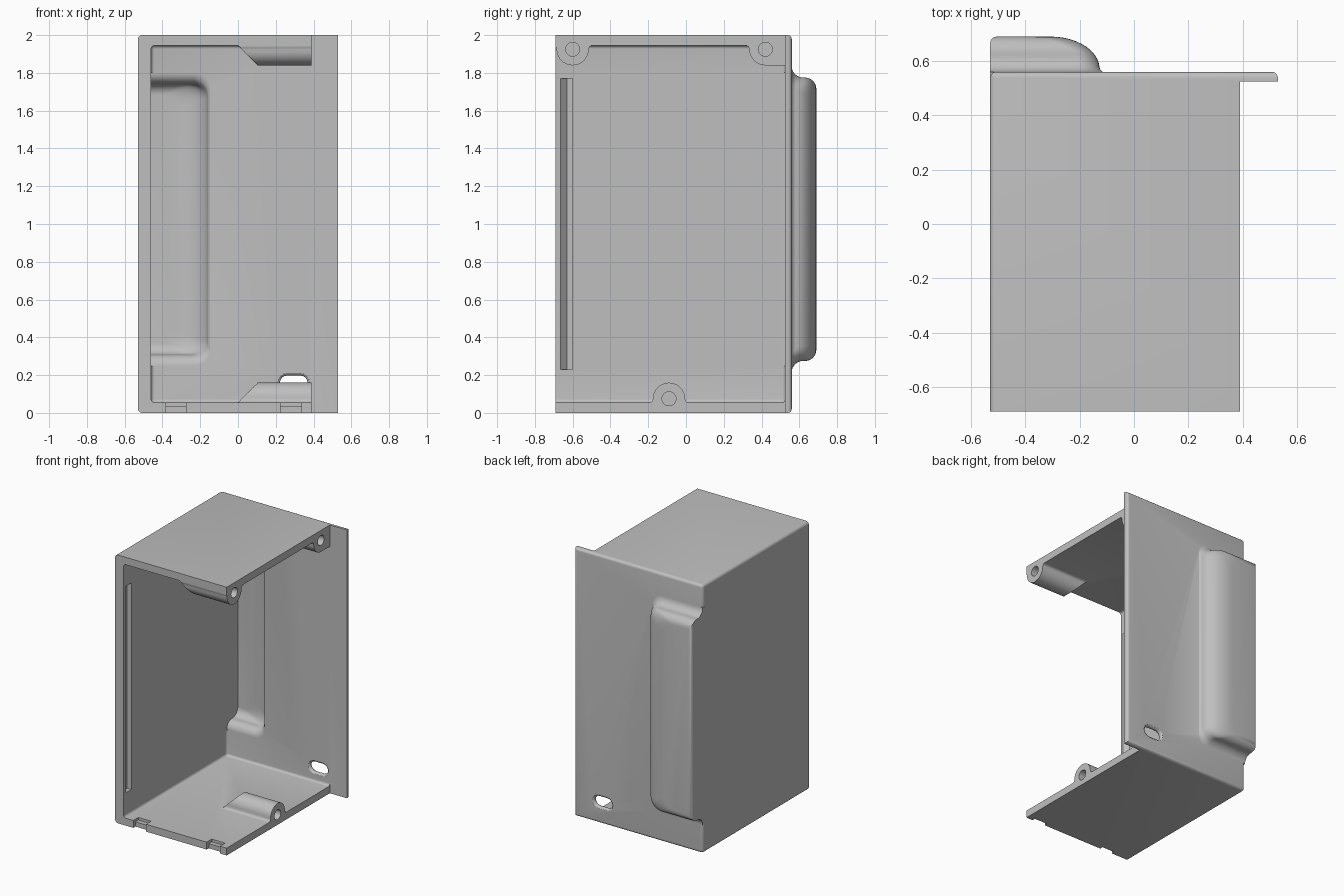
import bpy, bmesh
from math import sin, cos, pi

cube = bpy.data.objects.get("Cube")
if cube:
    bpy.data.objects.remove(cube, do_unlink=True)

grey = bpy.data.materials.new("light grey")
grey.use_nodes = True
colour = (0.52, 0.52, 0.52, 1)
grey.diffuse_color = colour
grey.node_tree.nodes["Principled BSDF"].inputs["Base Color"].default_value = colour

L, R, OPEN = -0.53, 0.53, 0.39        # outer sides and open edge
F, BACK, INNER = -0.69, 0.56, 0.525   # front, back and inner back face
LOW, HIGH, LEFT_IN = 0.055, 1.945, -0.46


def finish(name, bm):
    bmesh.ops.recalc_face_normals(bm, faces=bm.faces)
    mesh = bpy.data.meshes.new(name)
    bm.to_mesh(mesh)
    bm.free()
    mesh.materials.append(grey)
    ob = bpy.data.objects.new(name, mesh)
    bpy.context.collection.objects.link(ob)
    return ob


def box(name, lo, hi, radius=0, rule=None):
    """Box between two corners; edges whose midpoint meets the rule are rounded."""
    bm = bmesh.new()
    bmesh.ops.create_cube(bm, size=1)
    for v in bm.verts:
        v.co = [(a + b) / 2 + c * (b - a) for a, b, c in zip(lo, hi, v.co)]
    if rule:
        edges = [e for e in bm.edges if rule(*((e.verts[0].co + e.verts[1].co) / 2))]
        bmesh.ops.bevel(bm, geom=edges, offset=radius, segments=5, profile=0.5,
                        affect='EDGES')
    return finish(name, bm)


def loft(name, rings):
    """Skin equal rings of points and cap both ends."""
    bm = bmesh.new()
    rows = [[bm.verts.new(p) for p in ring] for ring in rings]
    n = len(rows[0])
    for a, b in zip(rows, rows[1:]):
        for i in range(n):
            j = (i + 1) % n
            bm.faces.new((a[i], a[j], b[j], b[i]))
    bm.faces.new(rows[0])
    bm.faces.new(rows[-1])
    return finish(name, bm)


def arc(cx, cy, r, a, b, n=8):
    return [(cx + r * cos(a + (b - a) * i / n), cy + r * sin(a + (b - a) * i / n))
            for i in range(n + 1)]


def combine(target, other, operation):
    mod = target.modifiers.new(operation, 'BOOLEAN')
    mod.operation, mod.object, mod.solver = operation, other, 'EXACT'
    bpy.context.view_layer.objects.active = target
    bpy.ops.object.modifier_apply(modifier=mod.name)
    bpy.data.objects.remove(other, do_unlink=True)


def bulge(name, left, shift, shrink, base):
    """Raised cover: filleted at the foot, rounded over at the top."""
    foot = arc(0.06, 0.06, 0.06, pi, 1.5 * pi)
    crown = arc(0.07, -0.06 + 0.06, 0.06, pi / 2, 0)
    levels = [(base, 0.81, -0.115)]
    outline = [(d, 0.75 + h) for d, h in foot] + [(d, 0.69 + h) for d, h in crown]
    for d, h in outline:
        if d < 0.012:
            x = -0.115 - d
        else:
            t = (d - 0.012) / 0.118
            x = -0.127 - 0.18 * (1 - max(0, 1 - t * t) ** 0.5)
        levels.append((BACK + d + shift, h, x))
    rings = []
    for y, h, x in levels:
        h, x, r = h - shrink, x - shrink, 0.08
        edge = max(0, y - (BACK + 0.105)) if shift == 0 else 0
        xl = left + 0.025 - max(0, 0.025 ** 2 - edge ** 2) ** 0.5
        ring = [(xl, y, 1.025 - h)]
        ring += [(px, y, pz) for px, pz in arc(x - r, 1.025 - h + r, r, -pi / 2, 0)]
        ring += [(px, y, pz) for px, pz in arc(x - r, 1.025 + h - r, r, 0, pi / 2)]
        rings.append(ring + [(xl, y, 1.025 + h)])
    return loft(name, rings)


def boss(name, y0, at_top, to_back=False):
    """Screw post on a wall, its inner end sloped at 45 degrees."""
    side = arc(-0.105, 0.02, 0.02, -pi / 2, 0, 4)
    half = side + arc(0, 0.02, 0.085, pi, pi / 2, 10)[1:]
    pts = [(-0.105, -0.03)] + half
    if to_back:
        pts += [(0.12, 0.105), (0.12, -0.03)]
    else:
        pts += [(-y, d) for y, d in reversed(pts[:-1])]
    pts = [(max(F, y0 + y), d) for y, d in pts]
    level = (lambda d: HIGH - d) if at_top else (lambda d: LOW + d)
    return loft(name, [[(d, y, level(d)) for y, d in pts],
                       [(OPEN, y, level(d)) for y, d in pts]])


# Outer body with rounded back and left edges, plus the raised cover
case = box("case", (L, F, 0), (R, BACK, 2), 0.022,
           lambda x, y, z: y > BACK - 0.01 or (x < L + 0.01 and abs(z - 1) > 0.9))
combine(case, bulge("cover", L, 0, 0, BACK - 0.02), 'UNION')

# Hollow inside, open side and the pocket behind the cover
combine(case, box("side_cut", (OPEN, -1, -1), (1, INNER, 3)), 'DIFFERENCE')
combine(case, box("cavity", (LEFT_IN, -1, LOW), (1, INNER, HIGH), 0.018,
                  lambda x, y, z: (x < LEFT_IN + 0.01 and y > -0.9)
                  or (y > INNER - 0.01 and x < 0.9)), 'DIFFERENCE')
combine(case, bulge("pocket", LEFT_IN, -0.035, 0.033, INNER - 0.02), 'DIFFERENCE')

# Screw posts and their holes
for y0, top, back in ((-0.60, True, False), (0.42, True, True), (-0.09, False, False)):
    combine(case, boss("post", y0, top, back), 'UNION')
    z0 = HIGH - 0.02 if top else LOW + 0.02
    circle = arc(y0, z0, 0.037, 0, 2 * pi, 24)[:-1]
    combine(case, loft("hole", [[(x, y, z) for y, z in circle] for x in (0.14, 0.5)]),
            'DIFFERENCE')

# Snap groove in the left wall
groove = ((LEFT_IN + 0.02, -0.665), (LEFT_IN, -0.665), (LEFT_IN - 0.035, -0.63),
          (LEFT_IN - 0.035, -0.60), (LEFT_IN + 0.02, -0.60))
combine(case, loft("groove", [[(x, y, z) for x, y in groove] for z in (0.23, 1.77)]),
        'DIFFERENCE')

# Stepped notches in the front edge of the floor
for x0, x1 in ((-0.38, -0.275), (0.225, 0.335)):
    combine(case, box("notch", (x0, -1, 0.035), (x1, -0.63, 0.1)), 'DIFFERENCE')
    combine(case, box("notch", (x0, -1, -0.1), (x1, -0.665, 0.04)), 'DIFFERENCE')

# Mounting slot with softened rims
rings = []
for y, r in ((0.515, 0.05), (0.525, 0.05), (0.53, 0.042), (0.537, 0.038),
             (0.548, 0.038), (0.555, 0.042), (0.56, 0.05), (0.57, 0.05)):
    path = arc(0.33, 0.16, r, -pi / 2, pi / 2) + arc(0.26, 0.16, r, pi / 2, 1.5 * pi)
    rings.append([(x, y, z) for x, z in path])
combine(case, loft("slot", rings), 'DIFFERENCE')

# Smooth the curves, keep the corners sharp
bpy.ops.object.select_all(action='DESELECT')
case.select_set(True)
bpy.context.view_layer.objects.active = case
bpy.ops.object.shade_smooth_by_angle(angle=0.55)
